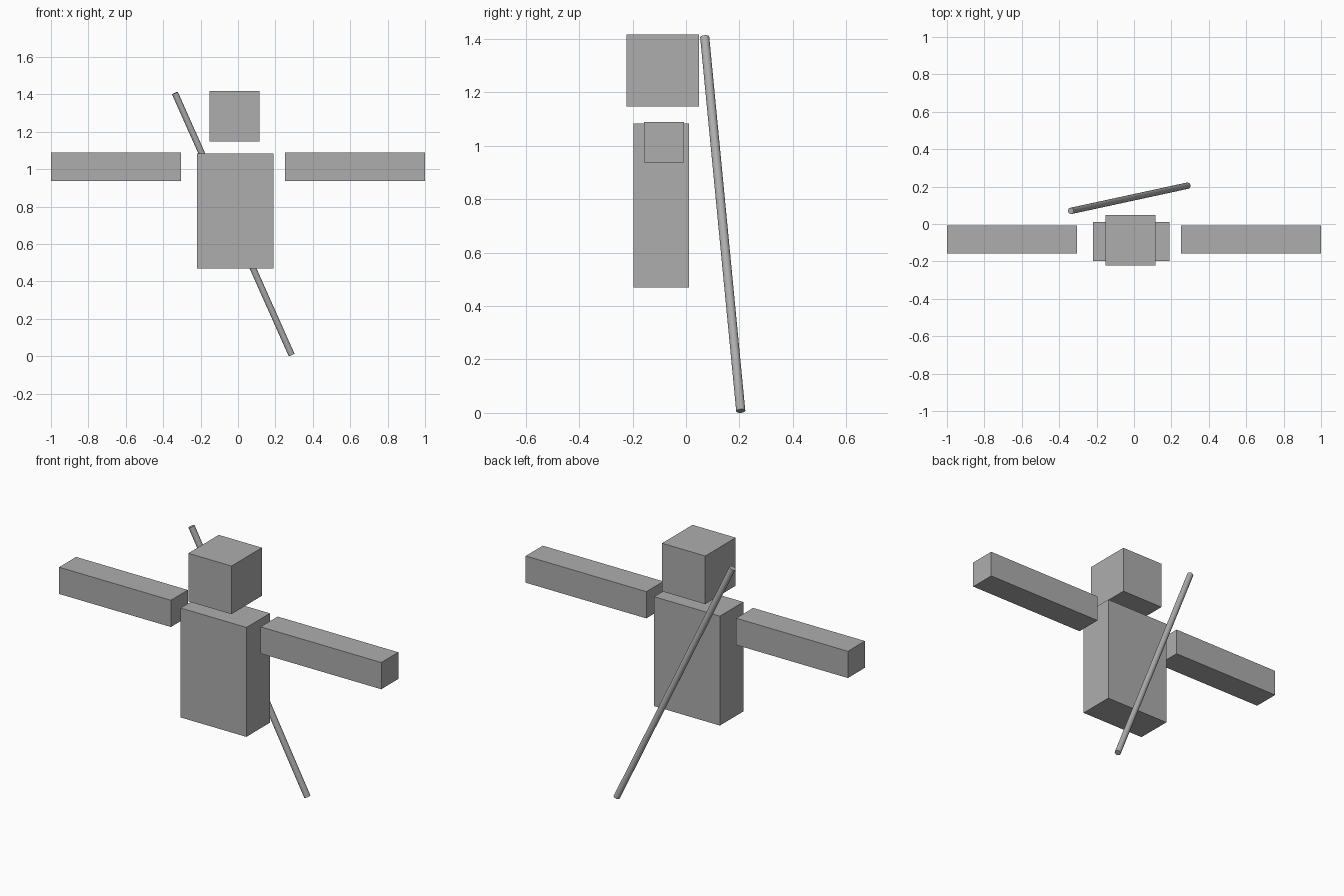
import bpy
from mathutils import Vector

if "Cube" in bpy.data.objects:
    bpy.data.objects.remove(bpy.data.objects["Cube"])

grey = bpy.data.materials.new("mid_grey")
grey.diffuse_color = (0.42, 0.42, 0.42, 1)
grey.use_nodes = True
grey.node_tree.nodes["Principled BSDF"].inputs["Base Color"].default_value = grey.diffuse_color


def finish(name):
    obj = bpy.context.object
    obj.name = name
    obj.data.materials.append(grey)
    return obj


def box(name, low, high):
    """Box spanning two opposite corners."""
    low, high = Vector(low), Vector(high)
    bpy.ops.mesh.primitive_cube_add(size=1, location=(low + high) / 2)
    obj = finish(name)
    obj.scale = high - low
    bpy.ops.object.transform_apply(location=False, rotation=False, scale=True)


def rod(name, start, end, radius):
    """Round bar between two points."""
    start, end = Vector(start), Vector(end)
    axis = end - start
    bpy.ops.mesh.primitive_cylinder_add(
        vertices=24, radius=radius, depth=axis.length, location=(start + end) / 2,
        rotation=axis.to_track_quat('Z', 'Y').to_euler())
    finish(name)
    bpy.ops.object.shade_smooth_by_angle()


# Blocky figure: head, torso and outstretched arms
box("head", (-0.153, -0.222, 1.147), (0.115, 0.048, 1.417))
box("torso", (-0.218, -0.197, 0.469), (0.19, 0.011, 1.083))
box("arm_left", (-1.0, -0.158, 0.938), (-0.306, -0.007, 1.088))
box("arm_right", (0.251, -0.158, 0.938), (1.0, -0.007, 1.088))

# Slanted staff behind the back
rod("staff", (0.2865, 0.205, 0.007), (-0.3375, 0.07, 1.407), 0.017)
